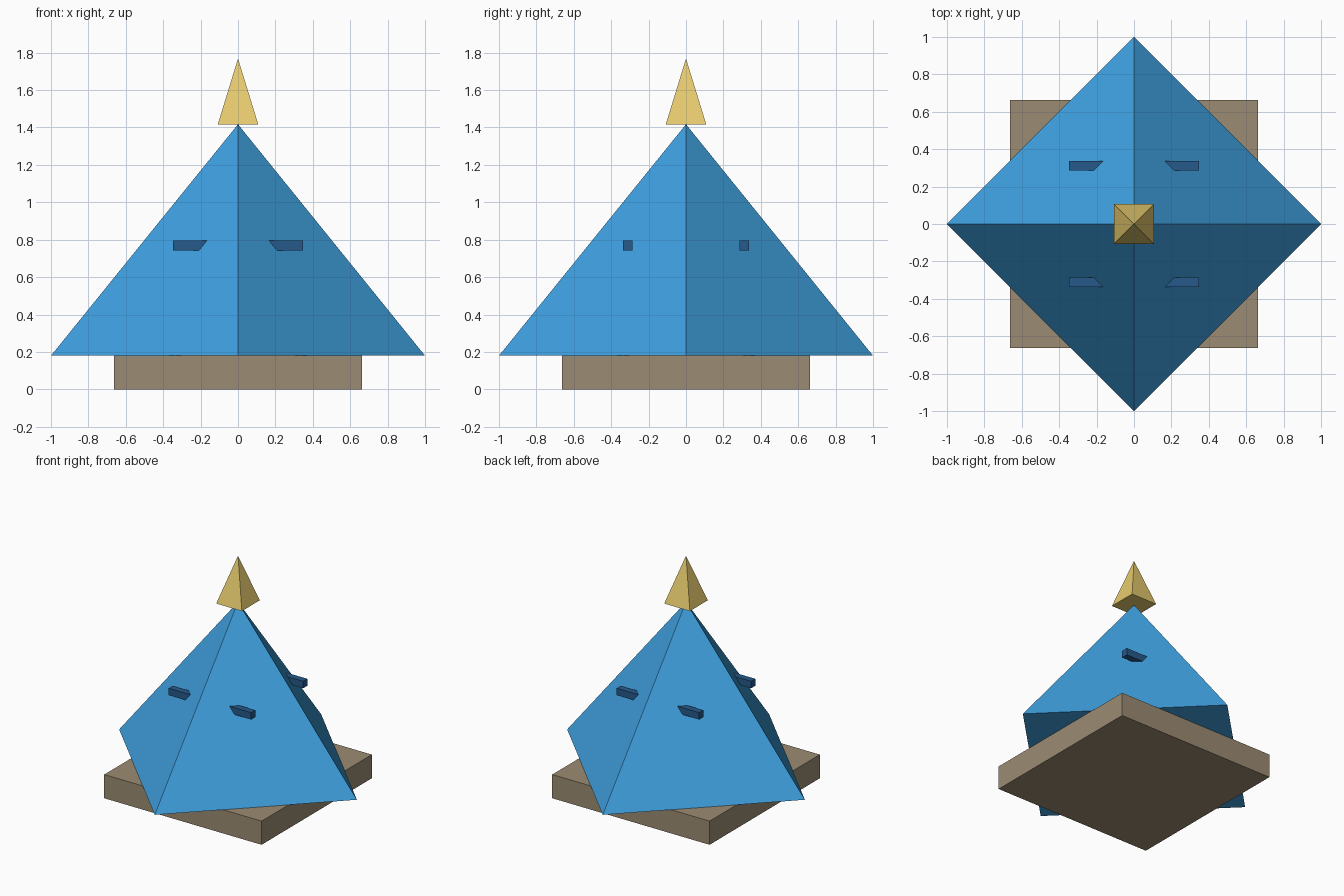
import bpy
from math import radians, sqrt

if "Cube" in bpy.data.objects:
    bpy.data.objects.remove(bpy.data.objects["Cube"])


def finish(name, color):
    ob = bpy.context.object
    ob.name = name
    mat = bpy.data.materials.get(color[0]) or bpy.data.materials.new(color[0])
    mat.diffuse_color = (*color[1], 1)
    mat.use_nodes = True
    mat.node_tree.nodes["Principled BSDF"].inputs["Base Color"].default_value = mat.diffuse_color
    ob.data.materials.append(mat)
    return ob


def box(name, center, size, color):
    bpy.ops.mesh.primitive_cube_add(size=1, location=center)
    ob = finish(name, color)
    ob.scale = size
    bpy.ops.object.transform_apply(location=False, rotation=False, scale=True)


def pyramid(name, radius, z0, z1, turn, color):
    bpy.ops.mesh.primitive_cone_add(vertices=4, radius1=radius, radius2=0, depth=z1 - z0,
                                    location=(0, 0, (z0 + z1) / 2),
                                    rotation=(0, 0, radians(turn)))
    finish(name, color)


STONE = ("stone", (0.33, 0.26, 0.17))
BLUE = ("blue", (0.05, 0.36, 0.76))
NAVY = ("navy", (0.02, 0.10, 0.26))
GOLD = ("gold", (0.80, 0.60, 0.16))

# Square plinth
box("plinth", (0, 0, 0.09), (1.324, 1.324, 0.18), STONE)

# Main body, corners on the axes
pyramid("body", 1.0, 0.18, 1.417, 0, BLUE)

# Two beams running through the body, ends poking out of the faces
for side, y in (("front", -0.312), ("back", 0.312)):
    box(side + "_beam", (0, y, 0.77), (0.694, 0.05, 0.053), NAVY)

# Finial, sides square to the plinth
pyramid("finial", 0.108 * sqrt(2), 1.417, 1.768, 45, GOLD)
